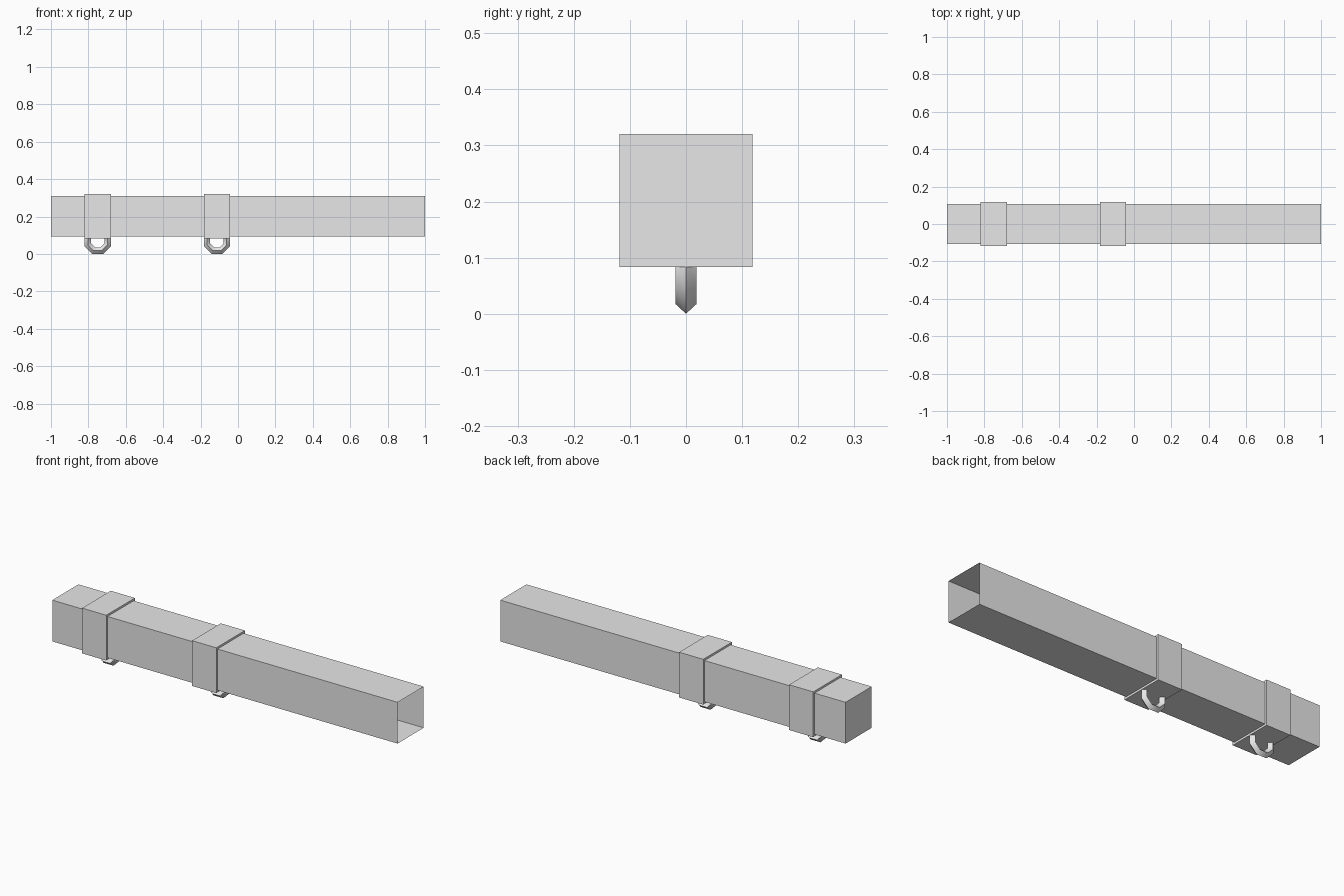
import bpy, bmesh, math
from mathutils import Matrix, Vector

if "Cube" in bpy.data.objects:
    bpy.data.objects.remove(bpy.data.objects["Cube"], do_unlink=True)

# Single plain grey finish
grey = bpy.data.materials.new("plain_grey")
grey.use_nodes = True
grey.diffuse_color = (0.8, 0.8, 0.8, 1)
grey.node_tree.nodes["Principled BSDF"].inputs["Base Color"].default_value = (0.8, 0.8, 0.8, 1)

AXIS_Z = 0.202      # height of the tube's centre line
TUBE = 0.216        # tube width
BAND = 0.237        # band width
BAND_LENGTH = 0.14


def box(name, centre, size, open_end=False):
    bm = bmesh.new()
    bmesh.ops.create_cube(bm, size=1, matrix=Matrix.LocRotScale(Vector(centre), None, Vector(size)))
    if open_end:
        bm.normal_update()
        ends = [f for f in bm.faces if f.normal.x > 0.9]
        bmesh.ops.delete(bm, geom=ends, context='FACES')
    mesh = bpy.data.meshes.new(name)
    bm.to_mesh(mesh)
    bm.free()
    obj = bpy.data.objects.new(name, mesh)
    bpy.context.collection.objects.link(obj)
    mesh.materials.append(grey)
    return obj


def ring(name, x):
    # Octagonal ring with a diamond section and a flat bottom
    bpy.ops.mesh.primitive_torus_add(major_segments=8, minor_segments=4,
                                     major_radius=0.057, minor_radius=0.0187)
    obj = bpy.context.object
    obj.name = name
    turn = Matrix.Rotation(math.pi / 2, 4, 'X') @ Matrix.Rotation(math.pi / 8, 4, 'Z')
    obj.data.transform(Matrix.Translation((x, 0, 0.07)) @ turn)
    obj.data.materials.append(grey)
    bpy.ops.object.shade_smooth_by_angle(angle=math.radians(50))


# Square tube, closed at one end and open at the other
box("square_tube", (0, 0, AXIS_Z), (2, TUBE, TUBE), open_end=True)

# Bands around the tube, each with a hanging ring
for label, x in (("end", -0.75), ("middle", -0.113)):
    box(label + "_band", (x, 0, AXIS_Z), (BAND_LENGTH, BAND, BAND))
    ring(label + "_ring", x)
